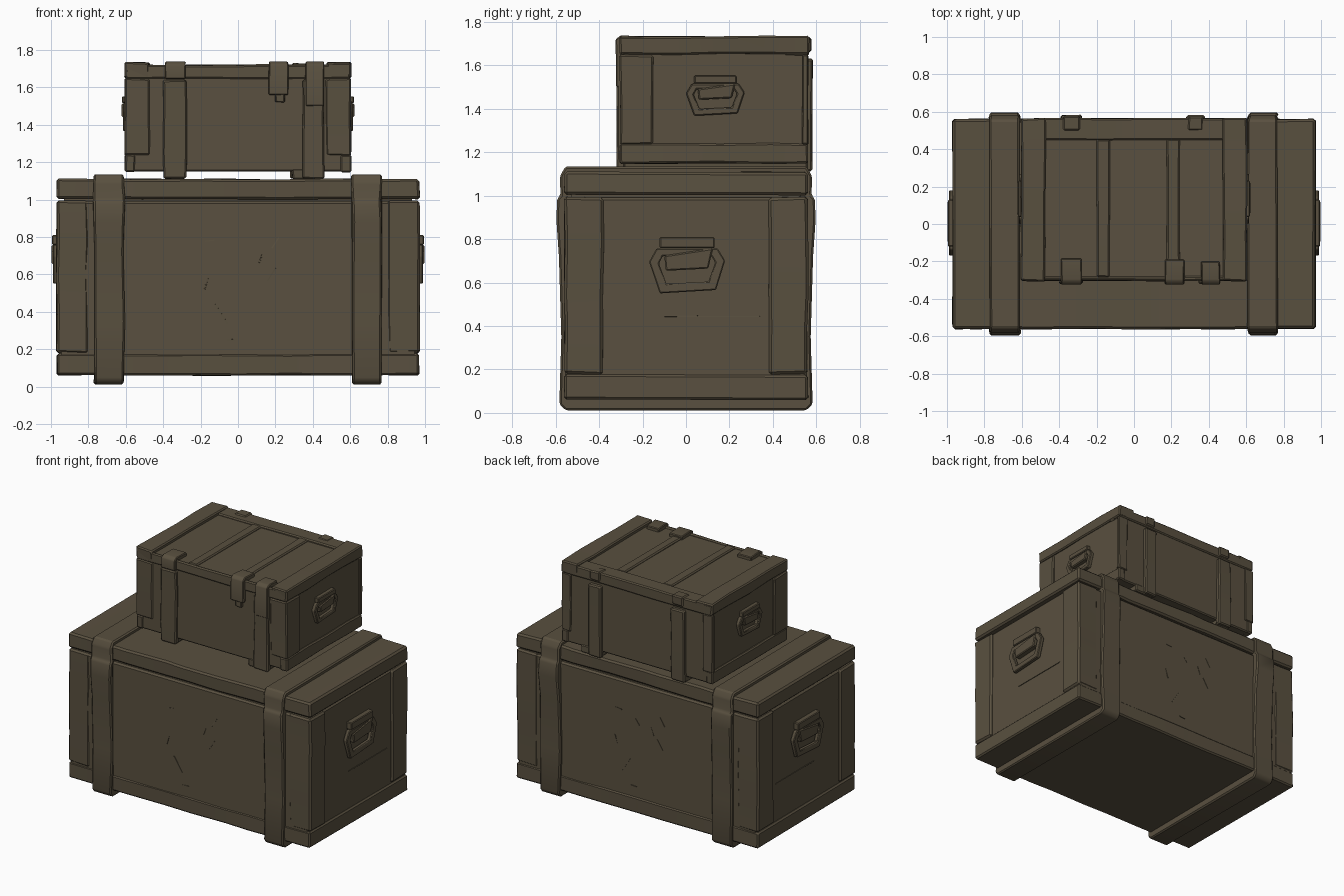
import bpy, bmesh, math, random
from mathutils import Vector, Matrix

if "Cube" in bpy.data.objects:
    bpy.data.objects.remove(bpy.data.objects["Cube"])

random.seed(7)
wood = bpy.data.materials.new("dark olive wood")
wood.diffuse_color = (0.100, 0.080, 0.050, 1)
wood.use_nodes = True
wood.node_tree.nodes["Principled BSDF"].inputs["Base Color"].default_value = wood.diffuse_color


def finish(bm, name, bevel):
    """Chamfer the sharp edges, smooth the rest and make the object."""
    bmesh.ops.recalc_face_normals(bm, faces=bm.faces)
    if bevel:
        sharp = [e for e in bm.edges if e.calc_face_angle(0) > 0.5]
        bmesh.ops.bevel(bm, geom=sharp, offset=bevel, segments=1,
                        affect='EDGES', clamp_overlap=True)
    for f in bm.faces:
        f.smooth = True
    for e in bm.edges:
        e.smooth = e.calc_face_angle(0) < 0.5
    me = bpy.data.meshes.new(name)
    bm.to_mesh(me)
    bm.free()
    me.materials.append(wood)
    ob = bpy.data.objects.new(name, me)
    bpy.context.collection.objects.link(ob)
    return ob


def board(name, x, y, z, amp=0.004, bevel=0.008, step=0.25):
    """Rough-hewn board between min/max ranges, wavering along its length."""
    lo = Vector((min(x), min(y), min(z)))
    hi = Vector((max(x), max(y), max(z)))
    size = hi - lo
    bm = bmesh.new()
    bmesh.ops.create_cube(bm, size=1, matrix=Matrix.Translation((lo + hi) / 2)
                          @ Matrix.Diagonal((*size, 1)))
    axis = max(range(3), key=lambda i: size[i])
    n = int(size[axis] / step) if amp else 0
    for i in range(n):
        co = lo.copy()
        co[axis] += size[axis] * (i + 1 + random.uniform(-.25, .25)) / (n + 1)
        no = Vector((0, 0, 0))
        no[axis] = 1
        bmesh.ops.bisect_plane(bm, geom=bm.verts[:] + bm.edges[:] + bm.faces[:],
                               plane_co=co, plane_no=no)
    for v in bm.verts:
        v.co += Vector([random.uniform(-amp, amp) for _ in range(3)])
    return finish(bm, name, bevel)


def prism(name, pts, a, b, amp=0.0, bevel=0.006, hole=None):
    """Y-Z outline extruded along x from a to b, optionally as a ring."""
    bm = bmesh.new()
    n = len(pts)

    def loop(p, x):
        return [bm.verts.new((x, q[0], q[1])) for q in p]
    A, B = loop(pts, a), loop(pts, b)
    if hole:
        C, D = loop(hole, a), loop(hole, b)
    else:
        bm.faces.new(A)
        bm.faces.new(B)
    for i in range(n):
        j = (i + 1) % n
        bm.faces.new((A[i], A[j], B[j], B[i]))
        if hole:
            bm.faces.new((C[i], C[j], D[j], D[i]))
            bm.faces.new((A[i], A[j], C[j], C[i]))
            bm.faces.new((B[i], B[j], D[j], D[i]))
    for v in bm.verts:
        v.co.x += random.uniform(-amp, amp)
    return finish(bm, name, bevel)


def handle(name, s, face, cy, cz, w, h):
    """Hinge block with a hanging trapezoid bail and a grip plate."""
    def at(p):
        return [(cy + u * w, cz + v * h) for u, v in p]
    out = [(-.40, .30), (.40, .30), (.50, .08), (.38, -.44), (-.36, -.5), (-.5, .06)]
    inn = [(-.32, .16), (.32, .16), (.37, .05), (.28, -.29), (-.27, -.33), (-.37, .03)]
    prism(name + "_bail", at(out), s * (face - .012), s * (face + .018),
          bevel=.005, hole=at(inn))
    prism(name + "_hinge", at([(-.36, .5), (.36, .5), (.36, .3), (-.36, .3)]),
          s * (face - .02), s * (face + .022), bevel=.005)
    prism(name + "_grip", at([(-.3, .17), (.34, .3), (.28, -.06), (-.28, -.1)]),
          s * (face - .02), s * (face + .024), bevel=.006)


# ---- large crate: body, lid and base ----
board("large_body", (-.955, .955), (-.556, .556), (.07, .992), amp=0, bevel=.012)
board("large_inner_core", (-.93, .93), (-.53, .53), (.9, 1.05), amp=0, bevel=0)
board("large_lid", (-.97, .97), (-.56, .56), (1.003, 1.11), amp=.004, bevel=.012)
board("large_base", (-.968, .968), (-.562, .562), (.06, .175), amp=.003, bevel=.01)

for s, side in ((-1, "left"), (1, "right")):
    # end posts framing the recessed end panel
    for t, where in ((-1, "front"), (1, "back")):
        board(f"large_{side}_{where}_post", (s * .80, s * .97), (t * .38, t * .56),
              (.178, .992), amp=.004, bevel=.012)
    # straps wrapped around the whole crate
    half = [(.555, .012), (.583, .04), (.574, .35), (.585, .72), (.596, .88),
            (.594, .985), (.578, 1.0), (.580, 1.09), (.555, 1.135)]
    prism(f"large_{side}_strap", half + [(-y, z) for y, z in reversed(half)],
          s * .61, s * .768, amp=.006, bevel=.009)
    handle(f"large_{side}_handle", s, .972, .005, .68, .35, .26)
    # cracks in the end panel
    board(f"large_{side}_end_crack", (s * .95, s * .959), (-.1, .34), (.442, .447),
          amp=.001, bevel=0)

# ---- shallow gouges on the large front and back ----
for t, where in ((-1, "front"), (1, "back")):
    for i, (x, z, l, a) in enumerate(((-.15, .78, .05, .1), (.20, .77, .07, 1.0),
                                      (-.17, .55, .07, 1.3), (.18, .60, .08, 1.0),
                                      (-.09, .39, .12, -1.0), (.12, .68, .06, 1.2),
                                      (-.03, .25, .05, .1), (.0, .72, .05, .9))):
        g = board(f"{where}_gouge_{i}", (-l / 2, l / 2), (-.003, .003), (-.003, .003),
                  amp=.001, bevel=0)
        g.rotation_euler.y = -a
        g.location = (-t * x, t * .556, z)

# ---- small crate: body with framed ends and lid ----
board("small_body", (-.59, .59), (-.298, .555), (1.15, 1.70), amp=0, bevel=.008)
board("small_top_panel", (-.55, .55), (-.28, .53), (1.65, 1.708), amp=0, bevel=0)
board("small_front_rail", (-.60, .60), (-.304, -.28), (1.645, 1.718), amp=.003)
board("small_back_rail", (-.60, .60), (.45, .565), (1.645, 1.722), amp=.003)
for x in (-.165, .21):
    board("small_top_slat", (x - .035, x + .035), (-.285, .455), (1.69, 1.719), amp=.003)
for s, side in ((-1, "left"), (1, "right")):
    board(f"small_{side}_top_board", (s * .475, s * .605), (-.305, .565), (1.65, 1.733),
          amp=.004)
    board(f"small_{side}_bottom_rail", (s * .55, s * .605), (-.303, .56), (1.148, 1.24),
          amp=.003)
    board(f"small_{side}_front_post", (s * .47, s * .605), (-.305, -.15), (1.235, 1.648),
          amp=.003)
    board(f"small_{side}_back_post", (s * .53, s * .605), (.535, .563), (1.235, 1.648),
          amp=.002, bevel=.005)
    handle(f"small_{side}_handle", s, .598, .135, 1.46, .27, .185)

# ---- small crate straps: front, back and the runners underneath ----
for x0, x1, b0, b1 in ((-.40, -.275, -.39, -.28), (.345, .46, .28, .38)):
    board("small_front_strap", (x0, x1), (-.318, -.28), (1.112, 1.64), amp=.003)
    board("small_back_strap", (b0, b1), (.54, .582), (1.112, 1.63), amp=.003)
    board("small_under_runner", (min(x0, b0) + .01, max(x1, b1) - .01), (-.30, .56),
          (1.108, 1.165), amp=.002)
    # back hinge tabs folded over the lid
    board("small_back_tab", (b0 + .01, b1 - .01), (.50, .576), (1.66, 1.728), amp=.003)

# ---- front latches folded over the lid edge ----
for x0, x1, y, z in ((-.39, -.28, -.185, 1.645), (.165, .27, -.19, 1.56),
                     (.36, .46, -.2, 1.50)):
    prism("small_latch", [(y, 1.69), (y, 1.732), (-.30, 1.738), (-.324, 1.72),
                          (-.322, z), (-.295, z), (-.295, 1.69)], x0, x1,
          amp=.003, bevel=.005)
# loose tongue on the middle latch
board("small_latch_tongue", (.20, .25), (-.316, -.295), (1.52, 1.60), amp=.004, bevel=.004)
